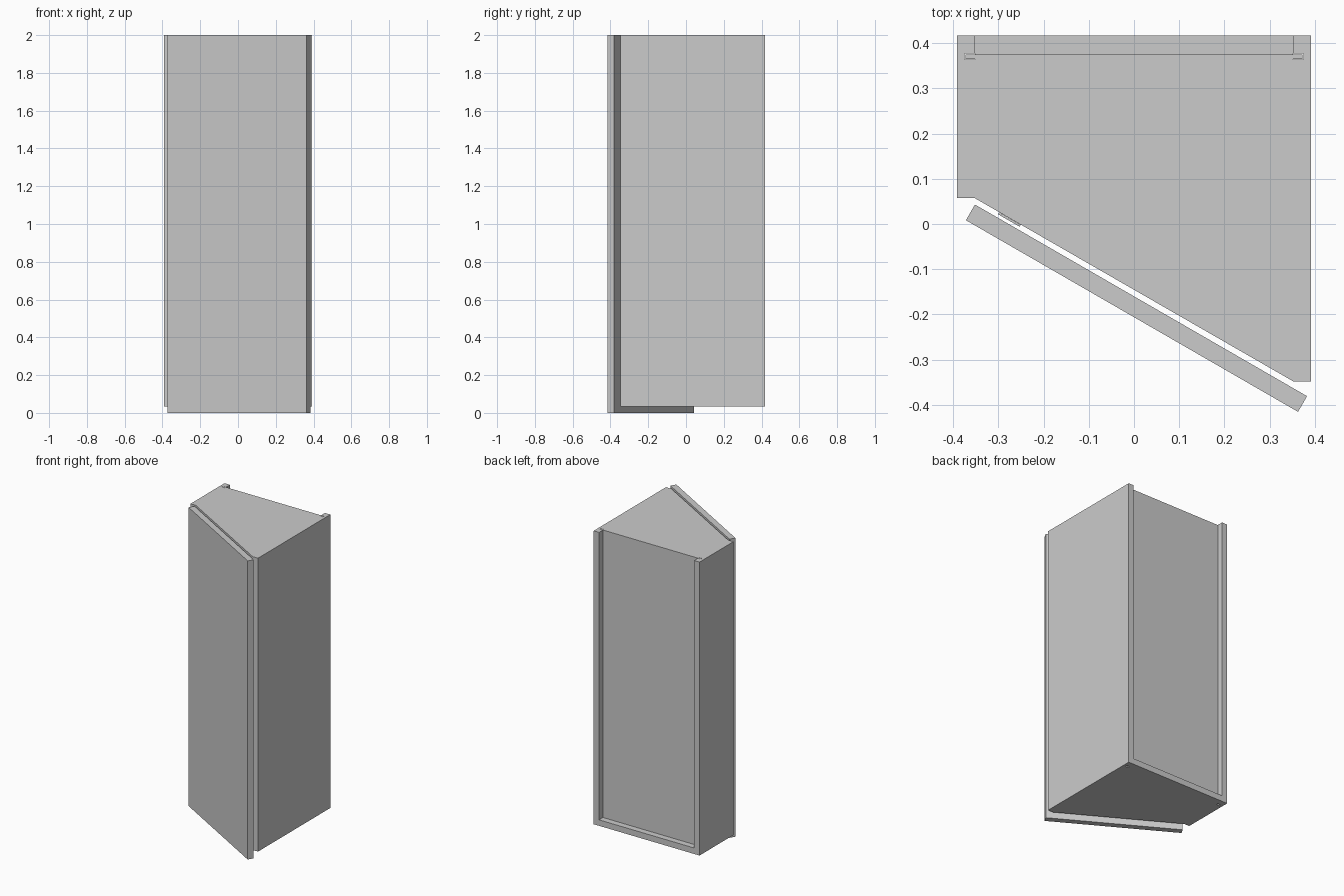
import bpy, bmesh, math
from mathutils import Vector

if "Cube" in bpy.data.objects:
    bpy.data.objects.remove(bpy.data.objects["Cube"])


def prism(name, pts, z0, z1):
    """Extrude a flat outline from z0 up to z1."""
    bm = bmesh.new()
    face = bm.faces.new([bm.verts.new((x, y, z0)) for x, y in pts])
    ext = bmesh.ops.extrude_face_region(bm, geom=[face])
    verts = [v for v in ext["geom"] if isinstance(v, bmesh.types.BMVert)]
    bmesh.ops.translate(bm, verts=verts, vec=(0, 0, z1 - z0))
    bmesh.ops.recalc_face_normals(bm, faces=bm.faces)
    mesh = bpy.data.meshes.new(name)
    bm.to_mesh(mesh)
    bm.free()
    ob = bpy.data.objects.new(name, mesh)
    bpy.context.collection.objects.link(ob)
    return ob


BASE, TOP, T = 0.035, 2.0, 0.04
OUT, INN = 0.392, 0.352
BACK = 0.417
LEFT_Y, RIGHT_Y = 0.057, -0.348


def side_panel(name, s, front):
    # upright board with a groove for the back panel
    pts = [(OUT, front), (INN, front), (INN, 0.364), (0.375, 0.364),
           (0.375, 0.377), (INN, 0.377), (INN, BACK), (OUT, BACK)]
    prism(name, [(s * x, y) for x, y in pts], BASE, TOP)


def board(name, z, back, setback=0.0):
    # horizontal board with the slanted front edge
    prism(name, [(-INN, LEFT_Y + setback), (INN, RIGHT_Y + setback),
                 (INN, back), (-INN, back)], z, z + T)


# Carcass
side_panel("left_side", -1, LEFT_Y)
side_panel("right_side", 1, RIGHT_Y)
board("bottom_board", BASE, BACK)
board("top_board", TOP - T, 0.3655)
prism("back_panel", [(-0.373, 0.3655), (0.373, 0.3655),
                     (0.373, 0.3755), (-0.373, 0.3755)], BASE + T, TOP)
for i in range(1, 5):
    board(f"shelf_{i}", BASE + i * (TOP - T - BASE) / 5, 0.3655, 0.004)

# Slanted door
a, b = Vector((-0.352, 0.043)), Vector((0.383, -0.381))
along = (b - a).normalized()
out = Vector((along.y, -along.x))
prism("door", [a, b, b + out * 0.04, a + out * 0.04], 0, TOP)

# Hinge plates between the door and the carcass
h0 = a + along * 0.055
h1 = h0 + along * 0.055
for i, z in enumerate((0.2, 0.95, 1.7)):
    prism(f"hinge_{i + 1}", [h0 - out * 0.012, h1 - out * 0.012, h1 - out * 0.007, h0 - out * 0.007],
          z, z + 0.06)
